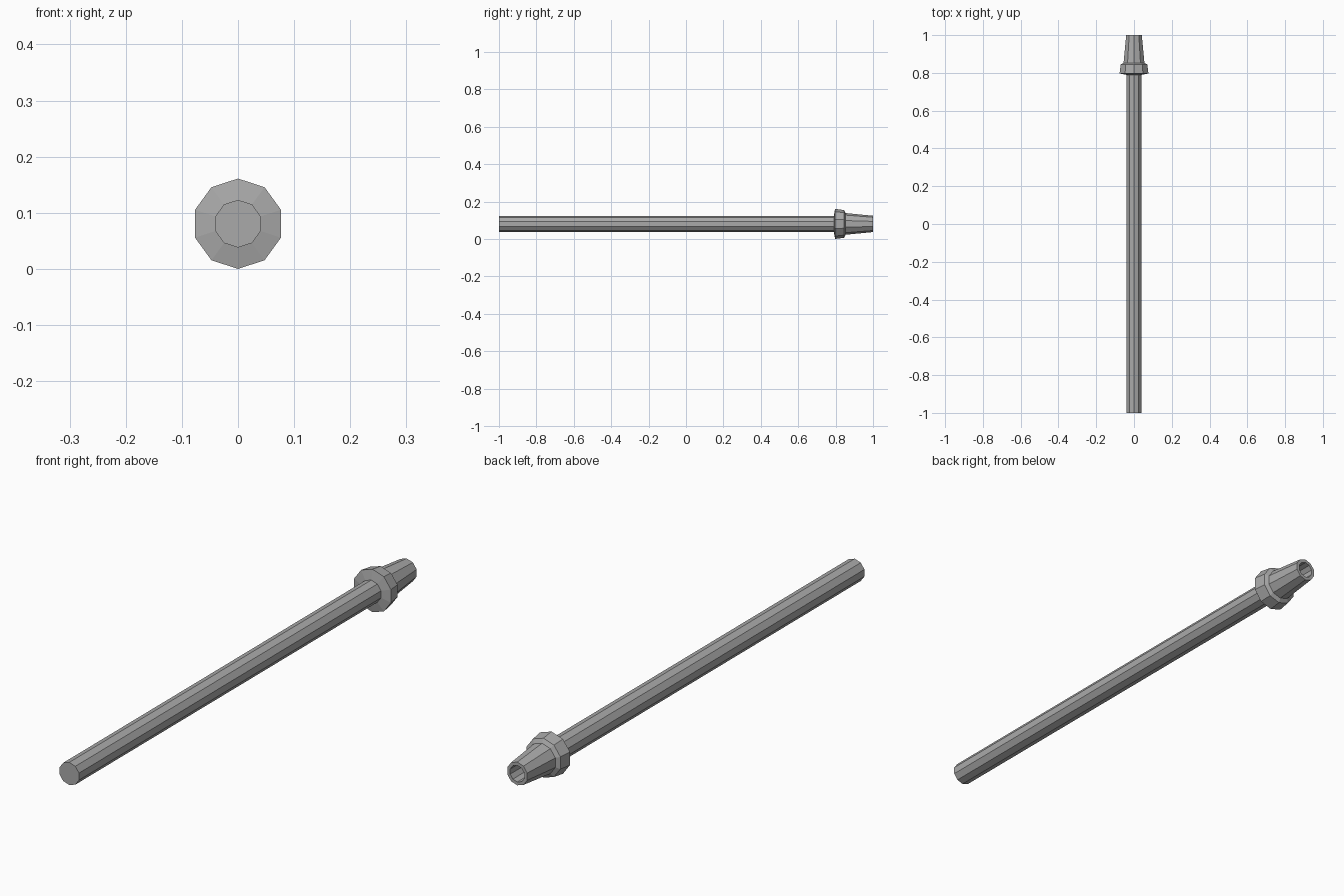
import bpy, bmesh, math

if "Cube" in bpy.data.objects:
    bpy.data.objects.remove(bpy.data.objects["Cube"])

SIDES = 10
AXIS_Z = 0.0805

metal = bpy.data.materials.new("grey metal")
metal.diffuse_color = (0.40, 0.40, 0.40, 1)
metal.use_nodes = True
metal.node_tree.nodes["Principled BSDF"].inputs["Base Color"].default_value = metal.diffuse_color


def lathe(name, profile):
    """Faceted solid around the y axis from (y, radius) points, capped at both ends."""
    bm = bmesh.new()
    rings = []
    for y, r in profile:
        ring = []
        for i in range(SIDES):
            a = 2 * math.pi * i / SIDES
            ring.append(bm.verts.new((r * math.sin(a), y, AXIS_Z + r * math.cos(a))))
        rings.append(ring)
    for a, b in zip(rings, rings[1:]):
        for i in range(SIDES):
            j = (i + 1) % SIDES
            bm.faces.new((a[i], a[j], b[j], b[i]))
    bm.faces.new(rings[0])
    bm.faces.new(rings[-1])
    bmesh.ops.recalc_face_normals(bm, faces=bm.faces)
    mesh = bpy.data.meshes.new(name)
    bm.to_mesh(mesh)
    bm.free()
    mesh.materials.append(metal)
    obj = bpy.data.objects.new(name, mesh)
    bpy.context.collection.objects.link(obj)
    return obj


# Long rod, flared collar, tapered tip with an open bore
lathe("rod_and_nozzle", [
    (-1.0, 0.0425),    # closed rod end
    (0.79, 0.0425),    # rod meets collar
    (0.797, 0.0805),   # collar rim
    (0.845, 0.074),    # collar back edge
    (0.853, 0.058),    # tip base
    (1.0, 0.0435),     # tip mouth
    (1.0, 0.031),      # bore edge
    (0.86, 0.031),     # bore floor
])
